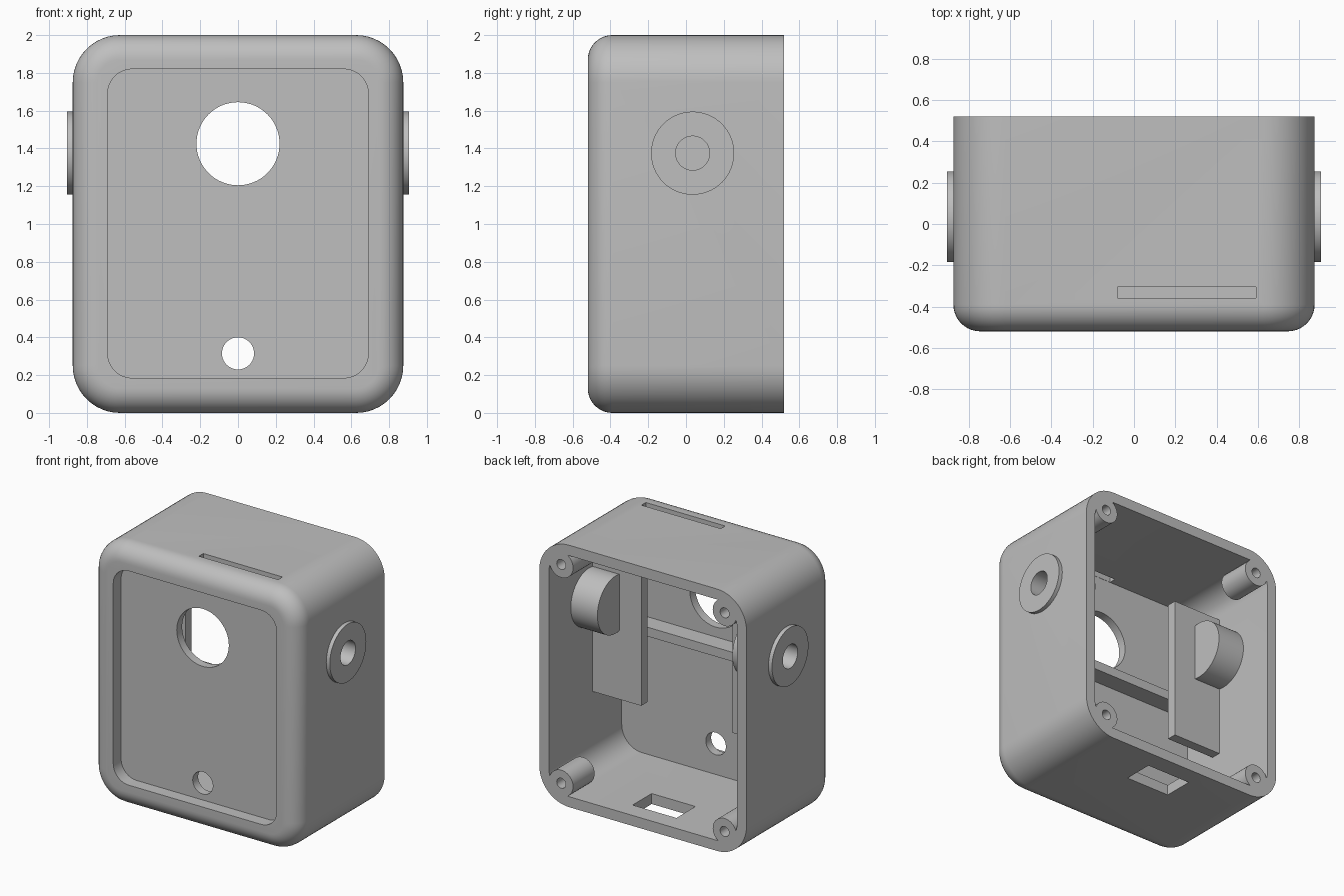
import bpy, bmesh, math
from mathutils import Matrix, Vector

cube = bpy.data.objects.get("Cube")
if cube:
    bpy.data.objects.remove(cube, do_unlink=True)

grey = bpy.data.materials.new("plain grey")
grey.use_nodes = True
grey.diffuse_color = (0.52, 0.52, 0.52, 1)
grey.node_tree.nodes["Principled BSDF"].inputs["Base Color"].default_value = grey.diffuse_color

WALL, BACK, INNER = 0.08, 0.52, -0.36     # wall thickness, rim plane, inside of front wall
HX, CORNER, FILLET = 0.875, 0.25, 0.13
PIVOT = (0.035, 1.375)                    # y, z of the side pivots


def finish(name, bm):
    bmesh.ops.recalc_face_normals(bm, faces=bm.faces)
    mesh = bpy.data.meshes.new(name)
    bm.to_mesh(mesh)
    bm.free()
    mesh.materials.append(grey)
    ob = bpy.data.objects.new(name, mesh)
    bpy.context.collection.objects.link(ob)
    return ob


def box(name, lo, hi):
    bm = bmesh.new()
    lo, hi = Vector(lo), Vector(hi)
    place = Matrix.Translation((lo + hi) / 2) @ Matrix.Diagonal((*(hi - lo), 1))
    bmesh.ops.create_cube(bm, size=1, matrix=place)
    return finish(name, bm)


def rod(name, axis, start, end, radius, segments=64):
    """Cylinder along x or y between two points."""
    bm = bmesh.new()
    start, end = Vector(start), Vector(end)
    turn = Matrix.Rotation(math.pi / 2, 4, "Y" if axis == "x" else "X")
    bmesh.ops.create_cone(bm, cap_ends=True, segments=segments, radius1=radius, radius2=radius,
                          depth=(end - start).length,
                          matrix=Matrix.Translation((start + end) / 2) @ turn)
    return finish(name, bm)


def rounded_loft(name, hx, z0, z1, radius, rings, steps=12):
    """Loft a rounded rectangle through (y, inset) rings and cap both ends."""
    bm = bmesh.new()
    loops = []
    for y, inset in rings:
        loop = []
        for k, (sx, sz) in enumerate([(1, 1), (-1, 1), (-1, -1), (1, -1)]):
            cx = sx * (hx - radius)
            cz = z1 - radius if sz > 0 else z0 + radius
            for i in range(steps + 1):
                a = (k + i / steps) * math.pi / 2
                r = radius - inset
                loop.append(bm.verts.new((cx + r * math.cos(a), y, cz + r * math.sin(a))))
        loops.append(loop)
    n = len(loops[0])
    for a, b in zip(loops, loops[1:]):
        for i in range(n):
            j = (i + 1) % n
            bm.faces.new((a[i], a[j], b[j], b[i]))
    bm.faces.new(loops[0])
    bm.faces.new(loops[-1])
    return finish(name, bm)


def combine(ob, tool, operation="DIFFERENCE", keep=False):
    mod = ob.modifiers.new("cut", "BOOLEAN")
    mod.operation, mod.solver, mod.object = operation, "EXACT", tool
    bpy.context.view_layer.objects.active = ob
    bpy.ops.object.modifier_apply(modifier=mod.name)
    if not keep:
        bpy.data.objects.remove(tool, do_unlink=True)


# Housing with a filleted front, hollowed from the back
front_rings = []
for i in range(11):
    a = i / 10 * math.pi / 2
    front_rings.append((-BACK + FILLET * (1 - math.sin(a)), FILLET * (1 - math.cos(a))))
housing = rounded_loft("housing", HX, 0, 2, CORNER, front_rings[::-1] + [(BACK, 0)])
combine(housing, rounded_loft("cavity", HX - WALL, WALL, 2 - WALL, CORNER - WALL,
                              [(INNER, 0), (BACK + 0.1, 0)]))

# Recessed front panel
combine(housing, rounded_loft("recess", 0.69, 0.185, 1.82, 0.13, [(-0.7, 0), (-0.425, 0)]))

# Screw posts in the four back corners
corners = [(sx * 0.69, 1 + sz * 0.835) for sx in (1, -1) for sz in (1, -1)]
for x, z in corners:
    combine(housing, rod("post", "y", (x, BACK - 0.26, z), (x, BACK, z), 0.1), "UNION")
for x, z in corners:
    combine(housing, rod("screw_hole", "y", (x, BACK - 0.2, z), (x, BACK + 0.1, z), 0.038, 32))

# Front round openings, top slot and bottom port
combine(housing, rod("large_opening", "y", (0, -0.6, 1.425), (0, -0.2, 1.425), 0.22))
combine(housing, rod("small_opening", "y", (0, -0.6, 0.315), (0, -0.2, 0.315), 0.085))
combine(housing, box("top_slot", (-0.08, -0.358, 1.85), (0.59, -0.305, 2.1)))
combine(housing, box("bottom_port", (-0.185, 0.15, -0.1), (0.185, 0.38, 0.15)))

# Sheet ledge across the inside of the front wall
parts = [housing, box("inner_ledge", (-0.81, INNER - 0.01, 1.06), (0.81, -0.22, 1.13))]

# Side pivots: outer flange, inner boss and backing plate, drilled together
for side, s in (("left", 1), ("right", -1)):
    flange = rod(side + "_flange", "x", (s * 0.86, *PIVOT), (s * 0.905, *PIVOT), 0.22)
    boss = rod(side + "_inner_boss", "x", (s * 0.57, *PIVOT), (s * 0.81, *PIVOT), 0.22)
    # the boss keeps only the part behind the plate
    combine(boss, box("trim", (-1, -0.5, 1), (1, -0.04, 1.8)))
    xs = sorted((s * 0.385, s * 0.81))
    plate = box(side + "_backing_plate", (xs[0], -0.085, 0.635), (xs[1], -0.01, 1.725))
    drill = rod("drill", "x", (s * 0.65, *PIVOT), (s * 1.0, *PIVOT), 0.09)
    for ob in (housing, flange, boss, plate):
        combine(ob, drill, keep=True)
    bpy.data.objects.remove(drill, do_unlink=True)
    parts += [flange, boss, plate]

# Smooth curves, crisp edges
bpy.ops.object.select_all(action="DESELECT")
for ob in parts:
    ob.select_set(True)
bpy.context.view_layer.objects.active = housing
bpy.ops.object.shade_smooth_by_angle(angle=math.radians(30))
